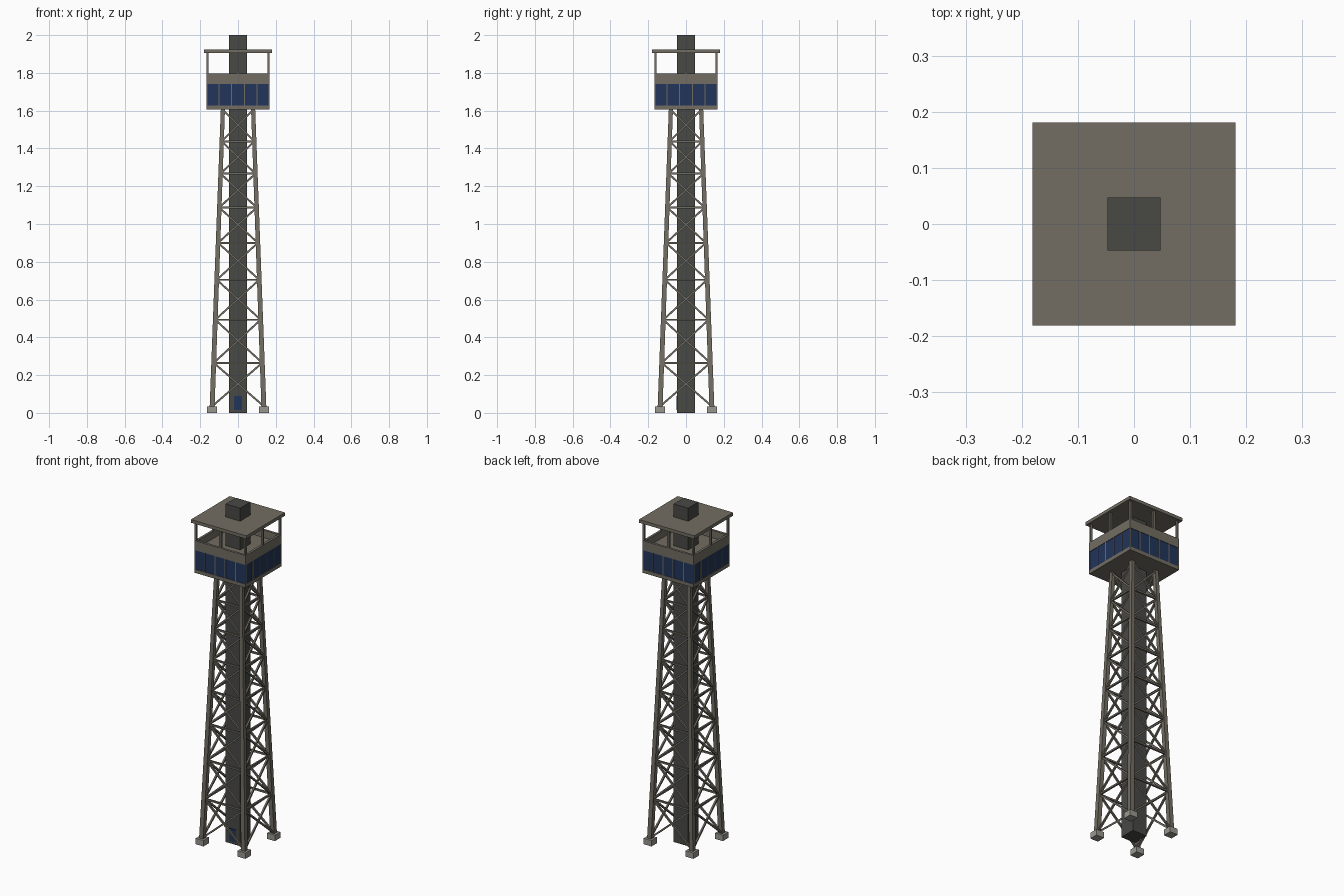
import bpy, bmesh, math
from mathutils import Vector, Matrix

if "Cube" in bpy.data.objects:
    bpy.data.objects.remove(bpy.data.objects["Cube"])


def material(name, rgb):
    m = bpy.data.materials.new(name)
    m.diffuse_color = (*rgb, 1)
    m.use_nodes = True
    m.node_tree.nodes["Principled BSDF"].inputs["Base Color"].default_value = m.diffuse_color
    return m


STEEL = material("weathered_steel", (0.17, 0.155, 0.125))
DARK = material("dark_concrete", (0.065, 0.065, 0.06))
GLASS = material("blue_glass", (0.015, 0.035, 0.10))
PALE = material("pale_concrete", (0.32, 0.31, 0.28))


def add_box(bm, lo, hi):
    lo, hi = Vector(lo), Vector(hi)
    mat = Matrix.Translation((lo + hi) / 2) @ Matrix.Diagonal((*(hi - lo), 1))
    bmesh.ops.create_cube(bm, size=1, matrix=mat)


def add_beam(bm, a, b, w, depth):
    # rectangular bar between two points lying on the front face
    a, b = Vector(a), Vector(b)
    x = (b - a).normalized()
    z = Vector((0, 1, 0)) - x * x.y
    z.normalize()
    y = z.cross(x)
    rot = Matrix((x, y, z)).transposed().to_4x4()
    mat = Matrix.Translation((a + b) / 2) @ rot @ Matrix.Diagonal(((b - a).length, w, depth, 1))
    bmesh.ops.create_cube(bm, size=1, matrix=mat)


def finish(name, bm, mat, four=False):
    # optionally repeat the geometry around the four sides
    if four:
        src = bm.verts[:] + bm.edges[:] + bm.faces[:]
        for k in range(1, 4):
            dup = bmesh.ops.duplicate(bm, geom=src)["geom"]
            verts = [g for g in dup if isinstance(g, bmesh.types.BMVert)]
            bmesh.ops.rotate(bm, verts=verts, cent=(0, 0, 0),
                             matrix=Matrix.Rotation(k * math.pi / 2, 3, 'Z'))
    bmesh.ops.recalc_face_normals(bm, faces=bm.faces[:])
    me = bpy.data.meshes.new(name)
    bm.to_mesh(me)
    bm.free()
    me.materials.append(mat)
    ob = bpy.data.objects.new(name, me)
    bpy.context.collection.objects.link(ob)
    return ob


def box(name, lo, hi, mat, four=False):
    bm = bmesh.new()
    add_box(bm, lo, hi)
    return finish(name, bm, mat, four)


BOT, TOP = 0.03, 1.61


def leg_x(z):
    return 0.137 + (0.08 - 0.137) * (z - BOT) / (TOP - BOT)


# central shaft and its door
box("central_shaft", (-0.0475, -0.0475, 0), (0.0475, 0.0475, 2.0), DARK)
box("shaft_door", (-0.021, -0.051, 0.015), (0.021, -0.045, 0.09), GLASS)

# footings
box("footings", (-0.163, -0.163, 0), (-0.112, -0.112, 0.035), PALE, True)

# tapering corner legs
bm = bmesh.new()
rings = []
for z, h in ((BOT, 0.013), (TOP, 0.011)):
    c = -leg_x(z)
    rings.append([bm.verts.new((c + sx * h, c + sy * h, z))
                  for sx, sy in ((-1, -1), (1, -1), (1, 1), (-1, 1))])
for i in range(4):
    j = (i + 1) % 4
    bm.faces.new((rings[0][i], rings[0][j], rings[1][j], rings[1][i]))
bm.faces.new(rings[0])
bm.faces.new(rings[1])
finish("corner_legs", bm, STEEL, True)

# horizontal and crossed bracing
levels = [0.035, 0.265, 0.493, 0.705, 0.90, 1.087, 1.267, 1.437, 1.605]
ties, cross = bmesh.new(), bmesh.new()
for z in levels[1:-1]:
    w = leg_x(z)
    add_beam(ties, (-w, -w, z), (w, -w, z), 0.010, 0.010)
for z0, z1 in zip(levels, levels[1:]):
    a, b = leg_x(z0), leg_x(z1)
    for s in (-1, 1):
        add_beam(cross, (s * a, -a, z0), (-s * b, -b, z1), 0.010, 0.010)
finish("horizontal_ties", ties, STEEL, True)
finish("cross_braces", cross, STEEL, True)

# cabin floor, glazing, mullions, deck
C = 0.168
box("cabin_floor", (-C, -C, 1.607), (C, C, 1.628), STEEL)
box("cabin_glazing", (-C + .003, -C + .003, 1.628), (C - .003, C - .003, 1.743), GLASS)
bm = bmesh.new()
for x in (-0.1, -0.0335, 0.0335, 0.1):
    add_box(bm, (x - .003, -C, 1.628), (x + .003, -C + .008, 1.743))
add_box(bm, (-C, -C, 1.628), (-C + .006, -C + .006, 1.743))
finish("window_mullions", bm, STEEL, True)
box("deck_floor", (-C, -C, 1.741), (C, C, 1.753), STEEL)

# parapet around the open deck
box("parapet", (-C, -C, 1.75), (C - .014, -C + .014, 1.797), STEEL, True)

# roof posts and roof
bm = bmesh.new()
for x in (-0.161, 0):
    add_box(bm, (x - .006, -0.167, 1.75), (x + .006, -0.155, 1.91))
finish("roof_posts", bm, STEEL, True)
box("roof", (-0.181, -0.181, 1.904), (0.181, 0.181, 1.923), STEEL)
